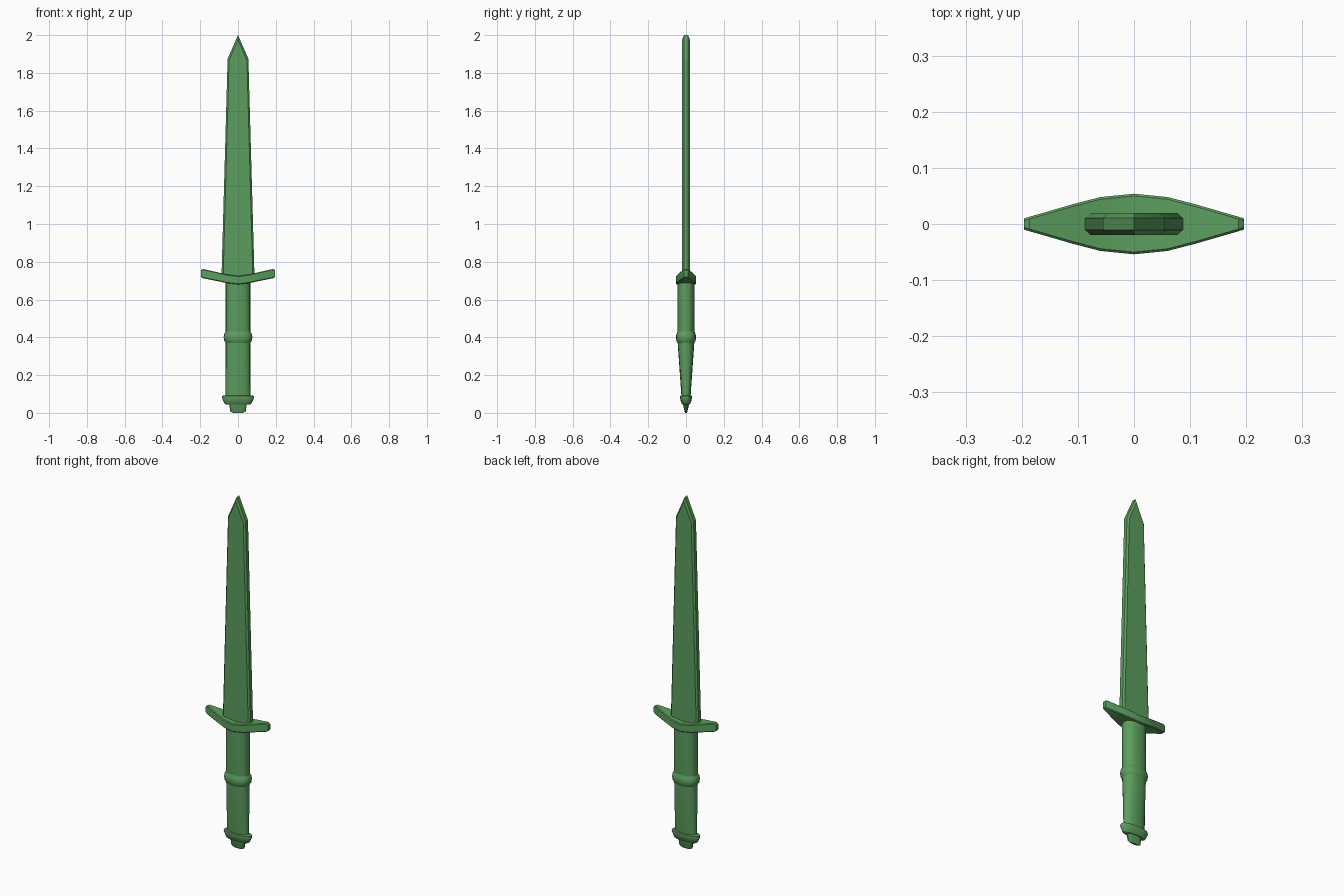
import bpy, bmesh, math

old = bpy.data.objects.get("Cube")
if old:
    bpy.data.objects.remove(old, do_unlink=True)

green = bpy.data.materials.new("leaf_green")
green.use_nodes = True
colour = (0.105, 0.34, 0.11, 1)
green.diffuse_color = colour
green.node_tree.nodes["Principled BSDF"].inputs["Base Color"].default_value = colour


def loft(name, rings, angle):
    """Skin a stack of equal-length rings and cap both ends."""
    bm = bmesh.new()
    loops = [[bm.verts.new(p) for p in ring] for ring in rings]
    n = len(rings[0])
    for a, b in zip(loops, loops[1:]):
        for i in range(n):
            j = (i + 1) % n
            bm.faces.new((a[i], a[j], b[j], b[i]))
    bm.faces.new(loops[0][::-1])
    bm.faces.new(loops[-1])
    bmesh.ops.remove_doubles(bm, verts=bm.verts, dist=0.0005)
    bmesh.ops.recalc_face_normals(bm, faces=bm.faces)
    mesh = bpy.data.meshes.new(name)
    bm.to_mesh(mesh)
    bm.free()
    mesh.materials.append(green)
    obj = bpy.data.objects.new(name, mesh)
    bpy.context.collection.objects.link(obj)
    bpy.ops.object.select_all(action="DESELECT")
    obj.select_set(True)
    bpy.context.view_layer.objects.active = obj
    bpy.ops.object.shade_smooth_by_angle(angle=math.radians(angle))
    return obj


def oval(rx, ry, z, sides=20, power=0.85):
    """Slightly squared oval ring."""
    ring = []
    for i in range(sides):
        a = 2 * math.pi * i / sides
        c, s = math.cos(a), math.sin(a)
        ring.append((rx * math.copysign(abs(c) ** power, c),
                     ry * math.copysign(abs(s) ** power, s), z))
    return ring


def blade_ring(outer, inner, z_outer, z_inner):
    """Flat-edged section with a narrow chamfer on each side."""
    edge, flat = 0.011, 0.02
    return [(outer, -edge, z_outer), (outer, edge, z_outer),
            (inner, flat, z_inner), (-inner, flat, z_inner),
            (-outer, edge, z_outer), (-outer, -edge, z_outer),
            (-inner, -flat, z_inner), (inner, -flat, z_inner)]


# Tapering blade with a pointed tip
loft("blade", [blade_ring(0.088, 0.079, 0.70, 0.70),
               blade_ring(0.055, 0.047, 1.875, 1.868),
               blade_ring(0, 0, 2.0, 1.976)], 20)

# Upswept crossguard, lozenge-shaped from above: x, half depth, bottom, top
half = [(0, 0.054, 0.68, 0.725), (0.06, 0.048, 0.687, 0.733),
        (0.11, 0.035, 0.698, 0.745), (0.186, 0.013, 0.713, 0.762),
        (0.196, 0.010, 0.72, 0.756)]
stations = [(-x, d, b, t) for x, d, b, t in half[:0:-1]] + half
guard_rings = []
for x, d, b, t in stations:
    c = 0.004
    guard_rings.append([(x, -d, b + c), (x, -d + c, b), (x, d - c, b), (x, d, b + c),
                        (x, d, t - c), (x, d - c, t), (x, -d + c, t), (x, -d, t - c)])
loft("crossguard", guard_rings, 30)

# Grip: full above the middle band, thinning front to back below it
loft("grip", [oval(0.065, ry, z) for ry, z in
              [(0.023, 0.07), (0.045, 0.385), (0.045, 0.70)]], 40)

# Raised middle band
loft("grip_band", [oval(rx, ry, z) for rx, ry, z in
                   [(0.064, 0.044, 0.37), (0.073, 0.051, 0.383), (0.076, 0.053, 0.40),
                    (0.073, 0.051, 0.417), (0.064, 0.044, 0.432)]], 50)

# Flared pommel cap
loft("pommel", [oval(rx, ry, z) for rx, ry, z in
                [(0.062, 0.018, 0.044), (0.072, 0.024, 0.05), (0.085, 0.032, 0.08),
                 (0.083, 0.031, 0.09), (0.065, 0.024, 0.093)]], 35)

# Small end button
loft("pommel_button", [oval(rx, ry, z) for rx, ry, z in
                       [(0.025, 0.005, 0), (0.041, 0.008, 0.008),
                        (0.046, 0.016, 0.047)]], 35)
